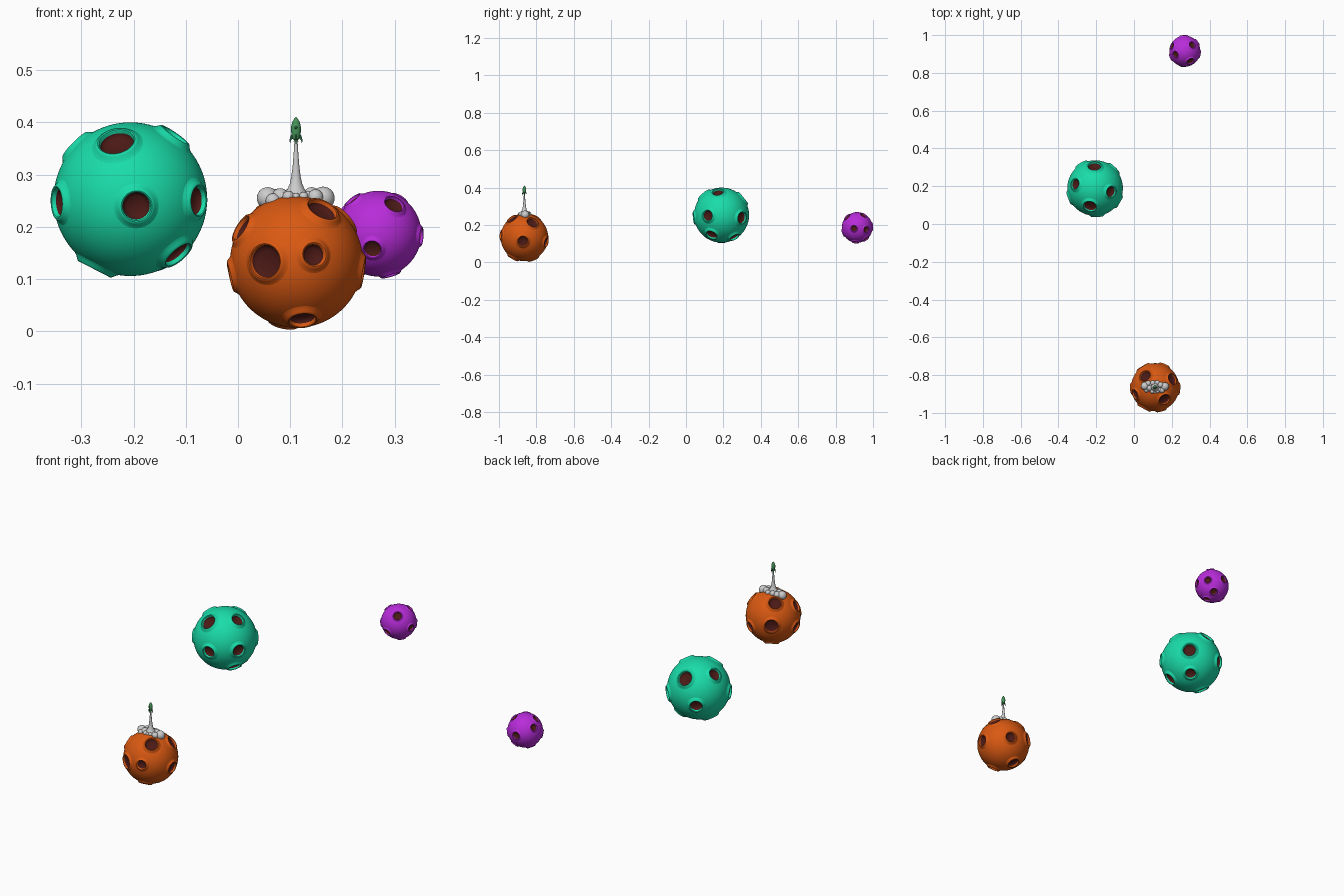
import bpy, bmesh, math
from mathutils import Vector, Matrix

if "Cube" in bpy.data.objects:
    bpy.data.objects.remove(bpy.data.objects["Cube"])


def material(name, rgb):
    m = bpy.data.materials.new(name)
    m.diffuse_color = (*rgb, 1)
    m.use_nodes = True
    m.node_tree.nodes["Principled BSDF"].inputs["Base Color"].default_value = m.diffuse_color
    return m


teal = material("teal", (0.01, 0.72, 0.40))
orange = material("orange", (0.70, 0.10, 0.006))
purple = material("purple", (0.48, 0.025, 0.70))
dark = material("crater_brown", (0.07, 0.01, 0.008))
green = material("green", (0.06, 0.30, 0.10))
dark_green = material("dark_green", (0.02, 0.12, 0.05))


def finish(bm, name, mats):
    mesh = bpy.data.meshes.new(name)
    for f in bm.faces:
        f.smooth = True
    bm.to_mesh(mesh)
    bm.free()
    for m in mats:
        mesh.materials.append(m)
    ob = bpy.data.objects.new(name, mesh)
    bpy.context.collection.objects.link(ob)
    bpy.context.view_layer.objects.active = ob
    ob.select_set(True)
    bpy.ops.object.shade_smooth_by_angle(angle=math.radians(40))
    ob.select_set(False)
    return ob


def lathe(bm, profile, matrix, sides=32, dark_from=99):
    """Revolve (radius, height) points; bands from dark_from on use slot 1."""
    rings = []
    for r, z in profile:
        if r == 0:
            rings.append([bm.verts.new(matrix @ Vector((0, 0, z)))])
        else:
            rings.append([bm.verts.new(matrix @ Vector((
                r * math.cos(2 * math.pi * i / sides),
                r * math.sin(2 * math.pi * i / sides), z))) for i in range(sides)])
    for k, (a, b) in enumerate(zip(rings, rings[1:])):
        for i in range(sides):
            j = (i + 1) % sides
            quad = [a[i % len(a)], a[j % len(a)], b[j % len(b)], b[i % len(b)]]
            f = bm.faces.new(list(dict.fromkeys(quad)))
            f.material_index = 1 if k >= dark_from else 0


def planet(name, mat, centre, radius, craters):
    """Unit sphere opened at each crater, then a raised rim and dark floor."""
    bm = bmesh.new()
    bmesh.ops.create_icosphere(bm, subdivisions=6, radius=1)
    dirs = [(Vector(c[:3]).normalized(), c[3]) for c in craters]
    holes = []
    for f in bm.faces:
        n = f.calc_center_median().normalized()
        if any(n.dot(d) > math.cos(math.asin(a + 0.035)) for d, a in dirs):
            holes.append(f)
    bmesh.ops.delete(bm, geom=holes, context='FACES')
    for d, a in dirs:
        def on(r, h):
            return (r, math.sqrt(1 - r * r) + h)
        prof = [on(a + 0.13, -0.004), on(a + 0.105, 0.006), on(a + 0.08, 0.022),
                on(a + 0.06, 0.042), on(a + 0.045, 0.052), on(a + 0.028, 0.053),
                on(a + 0.012, 0.042), on(a + 0.003, 0.02), on(a, -0.015),
                on(a * 0.93, -0.05), on(a * 0.7, -0.085), (0, 0.895)]
        # outward-facing order: centre first would flip, so fix normals below
        lathe(bm, prof, d.to_track_quat('Z', 'Y').to_matrix().to_4x4(), 40, 8)
    bmesh.ops.transform(bm, matrix=Matrix.Translation(centre) @ Matrix.Scale(radius, 4),
                        verts=bm.verts)
    finish(bm, name, [mat, dark])


# planets: crater direction x, y, z and hole radius relative to the planet
planet("teal_planet", teal, (-0.206, 0.19, 0.253), 0.147, [
    (-.18, -.65, .74, .22), (.08, -.99, -.09, .175), (-.91, -.35, -.04, .18),
    (.87, -.5, -.02, .18), (.6, -.35, -.7, .19), (.57, -.13, .82, .18),
    (-.46, .0, -.89, .2), (.68, .73, -.1, .2), (.41, .46, -.79, .16),
    (-.02, .78, .62, .22), (-.7, .14, .69, .18), (-.49, .85, -.18, .18)])
planet("orange_planet", orange, (0.112, -0.864, 0.134), 0.127, [
    (-.47, -.88, .0, .24), (.26, -.96, .1, .155), (.39, -.51, .78, .22),
    (-.83, -.3, .5, .19), (.09, -.48, -.86, .19), (-.19, .38, -.9, .2),
    (-.97, -.06, -.22, .19), (.98, -.06, -.16, .2), (.71, .33, .62, .22),
    (-.41, .46, .78, .22), (.38, .9, -.2, .18), (-.52, .85, .04, .23)])
planet("purple_planet", purple, (0.269, 0.915, 0.187), 0.082, [
    (.36, -.64, .67, .22), (-.14, -.92, -.36, .19), (-.6, -.2, .78, .19),
    (.97, -.2, -.06, .18), (.8, .58, -.13, .18), (.47, .4, .79, .19),
    (-.8, .32, .48, .18), (-.07, .99, .05, .2), (.34, .57, -.75, .19),
    (.28, -.12, -.95, .18), (-.55, .2, -.82, .19), (-.9, -.42, -.15, .18)])

PAD = Matrix.Translation((0.111, -0.864, 0))

# exhaust column, flared into the ground
bm = bmesh.new()
lathe(bm, [(0, .25), (.034, .25), (.024, .262), (.017, .271), (.012, .282), (.009, .296),
           (.0065, .315), (.0045, .34), (.003, .364), (0, .365)], PAD, 32)
bmesh.ops.recalc_face_normals(bm, faces=bm.faces)
finish(bm, "exhaust_column", [])

# smoke puffs: big ones to the sides, small beads round the column
puffs = [(-.054, .006, .255, .021), (-.03, -.004, .258, .016), (-.036, .02, .258, .015),
         (.052, .004, .255, .022), (.03, .012, .26, .016), (.037, -.016, .257, .015),
         (-.012, .022, .259, .014), (.012, .024, .258, .013), (-.044, -.014, .25, .014)]
for i in range(12):
    t = 2 * math.pi * i / 12
    puffs.append((.029 * math.cos(t), .026 * math.sin(t), .258, .007 + .002 * (i % 3)))
bm = bmesh.new()
for x, y, z, r in puffs:
    bmesh.ops.create_uvsphere(bm, u_segments=24, v_segments=14, radius=r,
                              matrix=PAD @ Matrix.Translation((x, y, z)))
finish(bm, "smoke_puffs", [])

# rocket body with nozzle
bm = bmesh.new()
lathe(bm, [(0, .363), (.0045, .363), (.004, .367), (.006, .368), (.0085, .376), (.0096, .385),
           (.009, .394), (.0065, .402), (.003, .4075), (.001, .410), (0, .4105)], PAD, 24)
bmesh.ops.recalc_face_normals(bm, faces=bm.faces)
finish(bm, "rocket_body", [green])

# rocket fins
bm = bmesh.new()
outline = [(.006, .380), (.0105, .374), (.0125, .366), (.0115, .359), (.0095, .366), (.005, .370)]
for k in range(4):
    turn = PAD @ Matrix.Rotation(k * math.pi / 2, 4, 'Z')
    front, back = [[bm.verts.new(turn @ Vector((r, s, z))) for r, z in outline]
                   for s in (-.0009, .0009)]
    bm.faces.new(front)
    bm.faces.new(back[::-1])
    for i in range(len(outline)):
        j = (i + 1) % len(outline)
        bm.faces.new([front[j], front[i], back[i], back[j]])
bmesh.ops.recalc_face_normals(bm, faces=bm.faces)
finish(bm, "rocket_fins", [dark_green])

# porthole
bm = bmesh.new()
bmesh.ops.create_uvsphere(bm, u_segments=16, v_segments=8, radius=.003,
                          matrix=PAD @ Matrix.Translation((0, -.0078, .390)))
finish(bm, "rocket_window", [dark_green])
